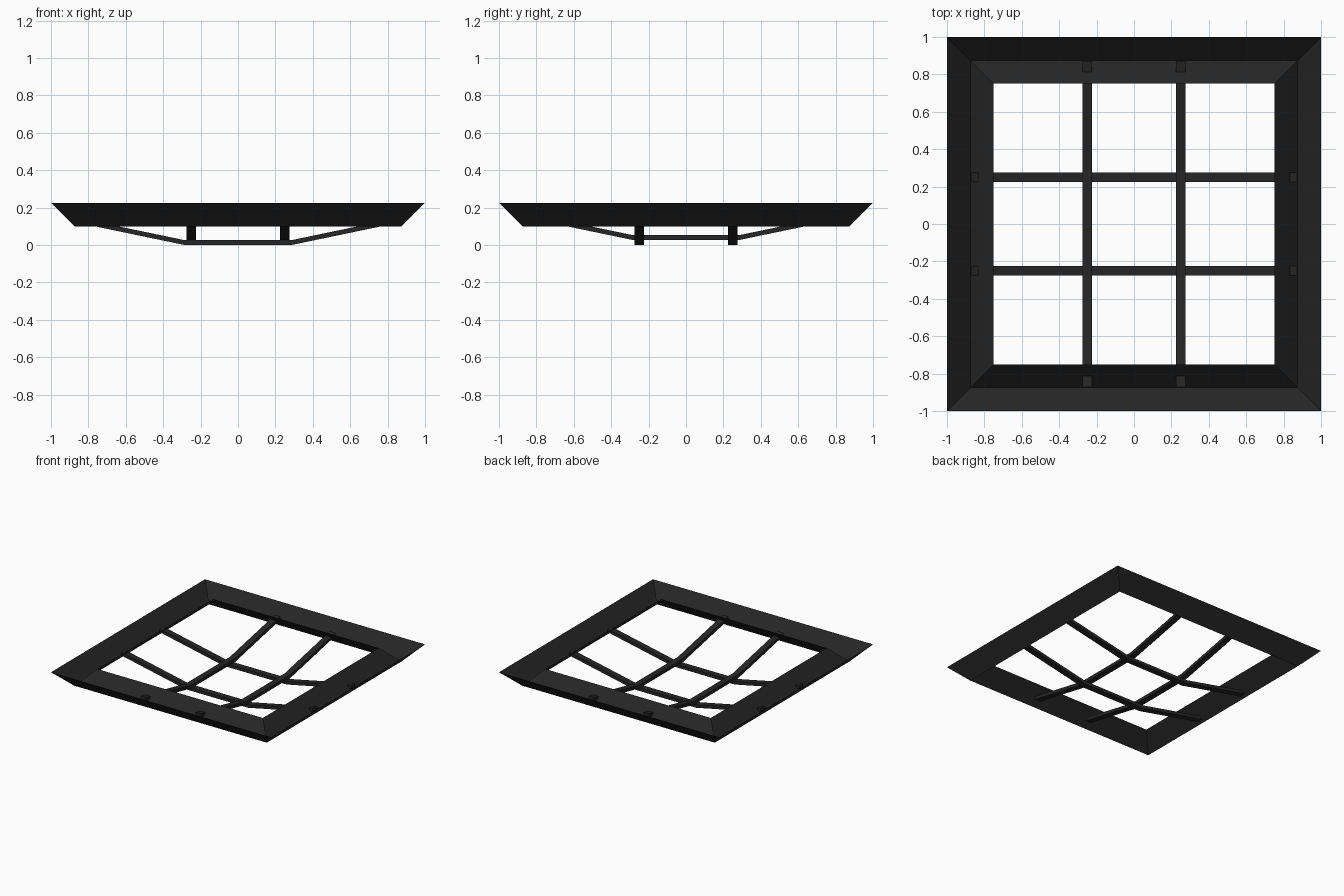
import bpy, bmesh

if "Cube" in bpy.data.objects:
    bpy.data.objects.remove(bpy.data.objects["Cube"])

black = bpy.data.materials.new("charcoal black")
black.diffuse_color = (0.019, 0.019, 0.019, 1)
black.use_nodes = True
black.node_tree.nodes["Principled BSDF"].inputs["Base Color"].default_value = black.diffuse_color


def make_object(name, bm):
    bmesh.ops.recalc_face_normals(bm, faces=bm.faces)
    mesh = bpy.data.meshes.new(name)
    bm.to_mesh(mesh)
    bm.free()
    mesh.materials.append(black)
    obj = bpy.data.objects.new(name, mesh)
    bpy.context.collection.objects.link(obj)
    return obj


# square frame: thin V-shaped trough swept round four mitred corners
bm = bmesh.new()
rings = []
for r, z in [(1.0, 0.225), (0.875, 0.10), (0.752, 0.223)]:
    rings.append([bm.verts.new((sx * r, sy * r, z))
                  for sx, sy in [(-1, -1), (1, -1), (1, 1), (-1, 1)]])
for a, b in zip(rings, rings[1:]):
    for i in range(4):
        j = (i + 1) % 4
        bm.faces.new((a[i], a[j], b[j], b[i]))
make_object("trough_frame", bm)


# bent flat bar: level in the middle, sloping up into the frame at both ends
def bent_bar(name, offset, base, along_x, width=0.05, thick=0.026):
    end, kink, slope = 0.872, 0.285, 0.208
    rise = (end - kink) * slope
    path = [(-end, rise), (-kink, 0), (kink, 0), (end, rise)]
    bm = bmesh.new()
    sections = []
    for u, h in path:
        section = []
        for side, up in [(-1, 0), (1, 0), (1, 1), (-1, 1)]:
            v = offset + side * width / 2
            z = base + h + up * thick
            section.append(bm.verts.new((u, v, z) if along_x else (v, u, z)))
        sections.append(section)
    for a, b in zip(sections, sections[1:]):
        for i in range(4):
            j = (i + 1) % 4
            bm.faces.new((a[i], a[j], b[j], b[i]))
    bm.faces.new(sections[0])
    bm.faces.new(sections[-1])
    make_object(name, bm)


# lower pair runs side to side, upper pair front to back
for off, tag in [(-0.25, "a"), (0.25, "b")]:
    bent_bar("lower_cross_bar_" + tag, off, 0.0, True)
    bent_bar("upper_cross_bar_" + tag, off, 0.027, False)
